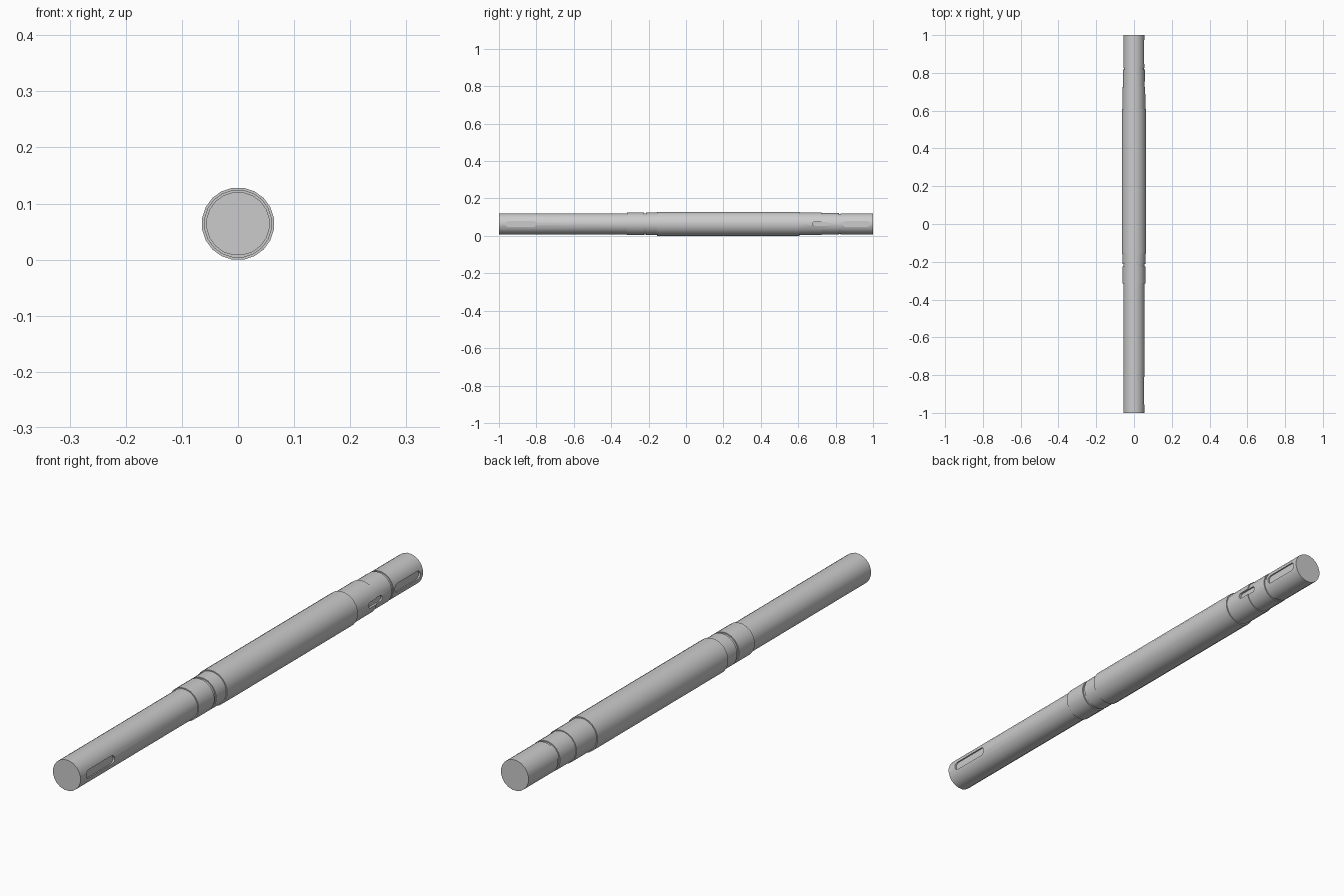
import bpy, bmesh, math

if "Cube" in bpy.data.objects:
    bpy.data.objects.remove(bpy.data.objects["Cube"])

SIDES = 20
FLAT = math.cos(math.pi / SIDES)   # flat-to-centre ratio
R_BODY, R_SEAT, R_END = 0.064, 0.060, 0.056
AXIS_Z = R_BODY


def finish(name, bm):
    bmesh.ops.recalc_face_normals(bm, faces=bm.faces[:])
    mesh = bpy.data.meshes.new(name)
    bm.to_mesh(mesh)
    bm.free()
    obj = bpy.data.objects.new(name, mesh)
    bpy.context.collection.objects.link(obj)
    return obj


def lathe(name, profile):
    """Closed turned body along y from (y, flat radius) pairs."""
    bm = bmesh.new()
    rings = []
    for y, r in profile:
        ring = []
        for i in range(SIDES):
            a = 2 * math.pi * (i + 0.5) / SIDES
            ring.append(bm.verts.new((r / FLAT * math.cos(a), y,
                                      AXIS_Z + r / FLAT * math.sin(a))))
        rings.append(ring)
    for a, b in zip(rings, rings[1:]):
        for i in range(SIDES):
            j = (i + 1) % SIDES
            bm.faces.new((a[i], a[j], b[j], b[i]))
    bm.faces.new(rings[0])
    bm.faces.new(rings[-1])
    return finish(name, bm)


def slot_cutter(name, y0, y1, width, floor_x):
    """Round-ended prism reaching from the slot floor out past +x."""
    bm = bmesh.new()
    r, n = width / 2, 10
    pts = []
    for cy, start in ((y1 - r, -math.pi / 2), (y0 + r, math.pi / 2)):
        for i in range(n + 1):
            a = start + math.pi * i / n
            pts.append((cy + r * math.cos(a), AXIS_Z + r * math.sin(a)))
    face = bm.faces.new([bm.verts.new((floor_x, y, z)) for y, z in pts])
    out = bmesh.ops.extrude_face_region(bm, geom=[face])
    for v in out["geom"]:
        if isinstance(v, bmesh.types.BMVert):
            v.co.x = 0.1
    cutter = finish(name, bm)
    cutter.hide_render = True
    return cutter


# Stepped shaft with two relief grooves
shaft = lathe("stepped_shaft", [
    (-1.0, R_END), (-0.315, R_END), (-0.315, R_SEAT),
    (-0.224, R_SEAT), (-0.224, 0.056), (-0.213, 0.056), (-0.213, R_SEAT),
    (-0.155, R_SEAT), (-0.155, R_BODY), (0.608, R_BODY), (0.608, R_SEAT),
    (0.725, R_SEAT), (0.725, 0.057),
    (0.817, 0.057), (0.817, 0.053), (0.827, 0.053), (0.827, R_END),
    (1.0, R_END)])

# Keyways at both ends and a short slot open to the shoulder
cutters = [slot_cutter("front_keyway_cutter", -0.965, -0.80, 0.031, 0.049),
           slot_cutter("rear_keyway_cutter", 0.837, 0.985, 0.031, 0.049),
           slot_cutter("lock_slot_cutter", 0.677, 0.76, 0.022, 0.051)]
for c in cutters:
    mod = shaft.modifiers.new(c.name, 'BOOLEAN')
    mod.operation = 'DIFFERENCE'
    mod.solver = 'EXACT'
    mod.object = c

bpy.context.view_layer.objects.active = shaft
shaft.select_set(True)
for m in list(shaft.modifiers):
    bpy.ops.object.modifier_apply(modifier=m.name)
for c in cutters:
    bpy.data.objects.remove(c)
bpy.ops.object.shade_smooth_by_angle(angle=math.radians(30))
